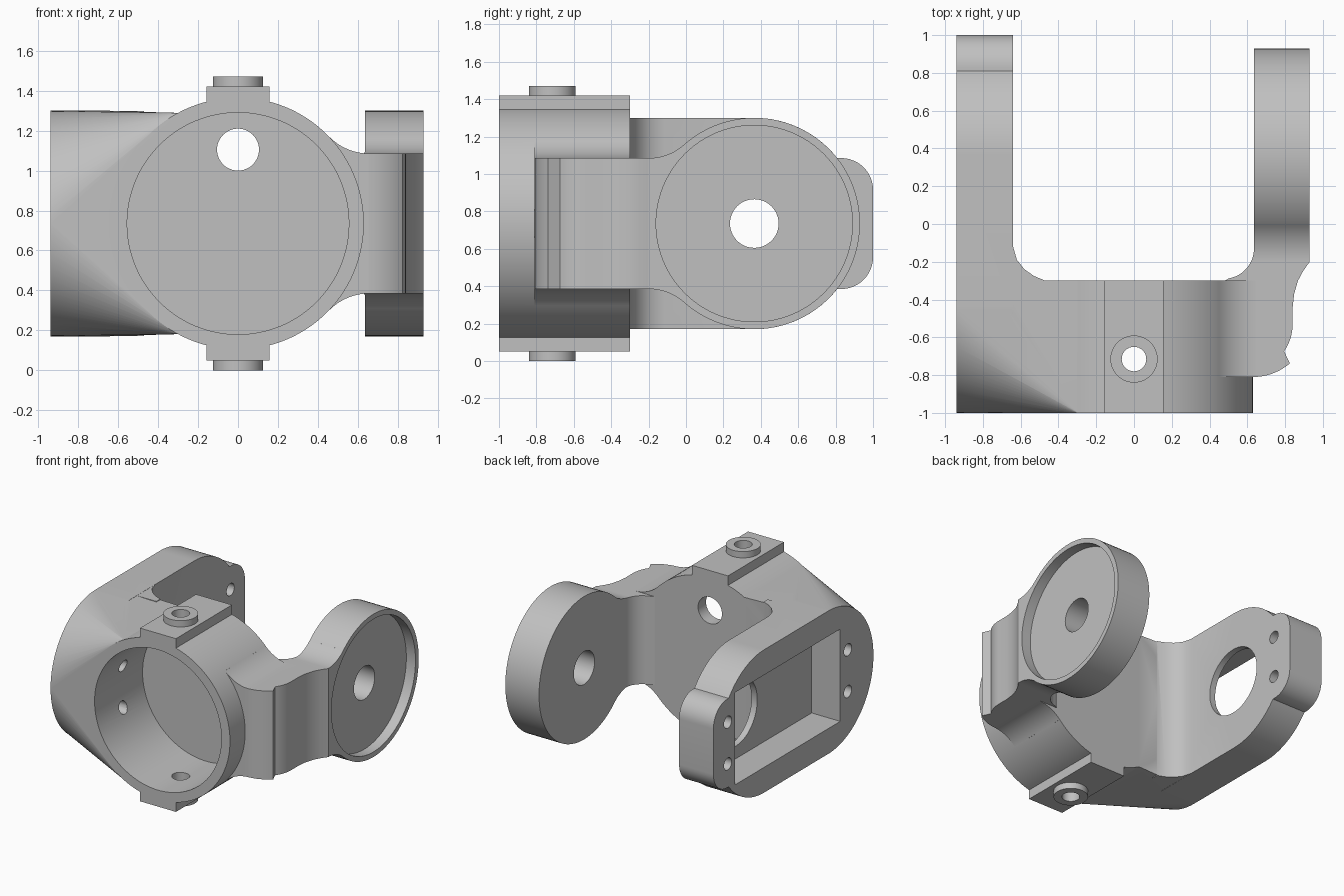
import bpy, bmesh, math
from mathutils import Vector

if "Cube" in bpy.data.objects:
    bpy.data.objects.remove(bpy.data.objects["Cube"], do_unlink=True)

MID = 0.735      # height of the main axis
R_CUP = 0.63     # cup outer radius
R_ARM = 0.565    # plate half height and disc radius
ARM_Y = 0.365    # pivot position along the arms

grey = bpy.data.materials.new("light grey metal")
grey.use_nodes = True
colour = (0.53, 0.53, 0.53, 1)
grey.diffuse_color = colour
next(n for n in grey.node_tree.nodes if n.type == 'BSDF_PRINCIPLED').inputs["Base Color"].default_value = colour


def add_object(name, bm):
    bmesh.ops.recalc_face_normals(bm, faces=bm.faces)
    mesh = bpy.data.meshes.new(name)
    bm.to_mesh(mesh)
    bm.free()
    mesh.materials.append(grey)
    ob = bpy.data.objects.new(name, mesh)
    bpy.context.collection.objects.link(ob)
    return ob


def place(axis, u, v, w):
    return {"x": (w, u, v), "y": (u, w, v), "z": (u, v, w)}[axis]


def prism(name, points, axis, lo, hi):
    """Extrude a 2D outline along an axis."""
    bm = bmesh.new()
    base = bm.faces.new([bm.verts.new(place(axis, u, v, lo)) for u, v in points])
    new = bmesh.ops.extrude_face_region(bm, geom=[base])["geom"]
    shift = Vector(place(axis, 0, 0, hi - lo))
    bmesh.ops.translate(bm, vec=shift, verts=[g for g in new if isinstance(g, bmesh.types.BMVert)])
    return add_object(name, bm)


def arc(u, v, r, start, end, n=24):
    angles = [math.radians(start + (end - start) * i / n) for i in range(n + 1)]
    return [(u + r * math.cos(a), v + r * math.sin(a)) for a in angles]


def rod(name, axis, u, v, r, lo, hi, n=96):
    return prism(name, arc(u, v, r, 0, 360, n)[:-1], axis, lo, hi)


def box(name, x, y, z):
    return prism(name, [(x[0], y[0]), (x[1], y[0]), (x[1], y[1]), (x[0], y[1])], "z", *z)


def mirrored(upper):
    """Close an upper half outline with its reflection about the main axis."""
    return [(u, MID + h) for u, h in upper] + [(u, MID - h) for u, h in reversed(upper)]


def combine(target, others, operation):
    bpy.context.view_layer.objects.active = target
    for other in others:
        mod = target.modifiers.new("join", 'BOOLEAN')
        mod.operation, mod.solver, mod.object = operation, 'EXACT', other
        bpy.ops.object.modifier_apply(modifier=mod.name)
        bpy.data.objects.remove(other, do_unlink=True)


# Cup housing
frame = rod("yoke_frame", "y", 0, MID, R_CUP, -1, -0.3, 128)

# Tapered shoulder between the cup and the rounded end of the plate
bm = bmesh.new()
front = -1 + R_ARM
for x in (-0.935, -0.7):
    for y, h in arc(front, 0, R_ARM, 90, 270, 48) + [(-0.3, R_ARM), (-0.3, -R_ARM)]:
        bm.verts.new((x, y, MID + h))
for x, h in arc(0, 0, R_CUP - 0.002, 90, 270, 64):
    if abs(h) < R_ARM:
        for y in (-1, -0.3):
            bm.verts.new((x, y, MID + h))
hull = bmesh.ops.convex_hull(bm, input=bm.verts)
loose = set(hull["geom_interior"]) | set(hull["geom_unused"])
bmesh.ops.delete(bm, geom=[g for g in loose if isinstance(g, bmesh.types.BMVert)], context='VERTS')
shoulder = add_object("shoulder", bm)

# Long plate with a rounded front, a round back and an end tab
upper = arc(front, 0, R_ARM, 180, 90, 48) + arc(ARM_Y, 0, R_ARM, 90, 38.2)
upper += arc(0.83, 0.18, 0.17, 90, 0, 12)
plate = prism("pocket_plate", mirrored(upper[1:]), "x", -0.94, -0.64)
plate_fillet = prism("plate_fillet", [(-0.8, -0.35), (-0.47, -0.35), (-0.47, -0.3), (-0.53, -0.275),
                     (-0.58, -0.24), (-0.62, -0.19), (-0.64, -0.12), (-0.8, -0.12)],
                     "z", MID - R_ARM + 0.001, MID + R_ARM - 0.001)

# Bosses and pin collars above and below the cup
boss = box("boss", (-0.157, 0.157), (-1, -0.3), (0.05, 1.42))
collars = rod("collars", "z", 0, -0.715, 0.125, 0, 1.47, 48)

# Curved arm: side outline with flares, trimmed by its plan outline
arm = prism("disc_arm", mirrored([(-0.9, 0.35)] + arc(-0.2, 0.635, 0.285, -90, -48.4) + [(0.3, 0.4)]),
            "x", 0.3, 1.1)
flare = prism("cup_flare", mirrored([(0.35, 0.4)] + arc(0.66, 0.637, 0.287, -136, -90)),
              "y", -0.9, -0.3)
plan = [(0.4, -0.81)] + arc(0.63, -0.51, 0.3, -90, -45, 10)[:-1]
plan += arc(0.59, -0.53, 0.25, -35, 0, 8)
plan += [(0.84, -0.44), (0.848, -0.37), (0.868, -0.3), (0.895, -0.25), (0.93, -0.2), (0.93, 0.25)]
plan += [(0.635, 0.25)] + arc(0.475, -0.13, 0.16, 0, -80, 12) + [(0.48, -0.3), (0.4, -0.3)]
plan_prism = prism("arm_plan", plan, "z", 0.1, 1.4)
combine(arm, [flare], 'UNION')
combine(arm, [plan_prism], 'INTERSECT')

# Pivot disc
disc = rod("pivot_disc", "x", ARM_Y, MID, R_ARM, 0.635, 0.93)

combine(frame, [shoulder, plate, plate_fillet, boss, collars, arm, disc], 'UNION')

# Cavities and holes
cutters = [
    rod("cup_bore", "y", 0, MID, 0.555, -1.2, -0.4, 128),
    rod("cable_hole", "y", 0, 1.105, 0.105, -0.6, -0.1, 48),
    rod("pin_hole", "z", 0, -0.715, 0.065, -0.2, 1.7, 32),
    rod("disc_recess", "x", ARM_Y, MID, 0.525, 0.85, 1.2),
    rod("disc_hole", "x", ARM_Y, MID, 0.13, 0.5, 1.2, 48),
    box("plate_pocket", (-1.2, -0.69), (-0.585, 0.73), (0.37, 1.1)),
    rod("plate_window", "x", 0.36, MID, 0.265, -1.2, -0.5, 64),
]
for y in (-0.68, 0.82):
    for side in (-1, 1):
        cutters.append(rod("screw_hole", "x", y, MID + side * 0.165, 0.048, -1.2, -0.4, 24))
combine(frame, cutters, 'DIFFERENCE')

# Smooth curves, crisp edges
bpy.ops.object.select_all(action='DESELECT')
frame.select_set(True)
bpy.context.view_layer.objects.active = frame
bpy.ops.object.shade_smooth_by_angle(angle=math.radians(25))
